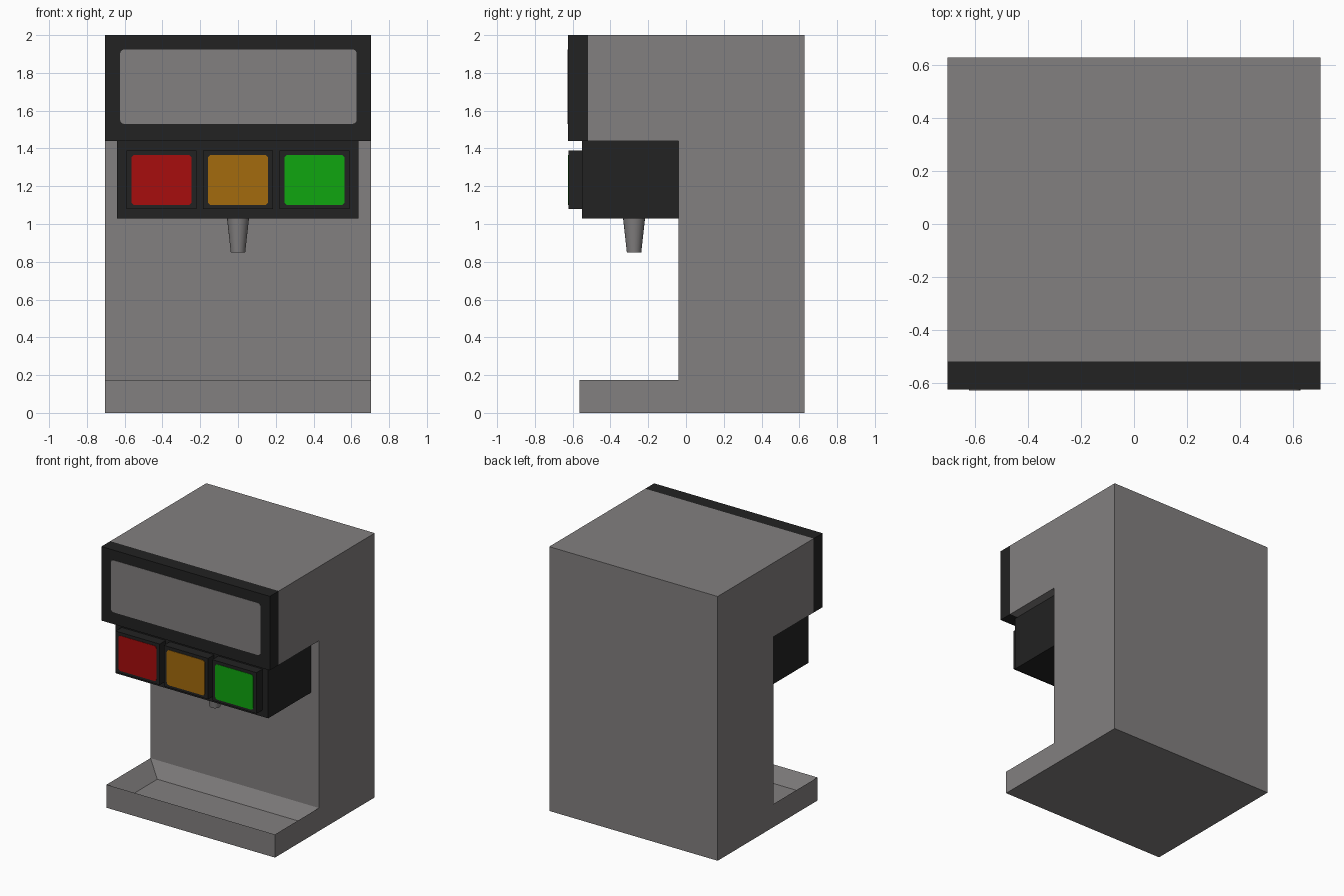
import bpy, bmesh, math
from mathutils import Vector

if "Cube" in bpy.data.objects:
    bpy.data.objects.remove(bpy.data.objects["Cube"])


def material(name, r, g, b):
    m = bpy.data.materials.new(name)
    m.diffuse_color = (r, g, b, 1)
    m.use_nodes = True
    m.node_tree.nodes["Principled BSDF"].inputs["Base Color"].default_value = m.diffuse_color
    return m


GREY = material("grey_metal", 0.225, 0.215, 0.215)
BLACK = material("black_plastic", 0.016, 0.016, 0.016)
RED = material("red", 0.39, 0.004, 0.004)
ORANGE = material("orange", 0.37, 0.145, 0.004)
GREEN = material("green", 0.005, 0.38, 0.005)


def finish(name, bm, mat):
    bmesh.ops.recalc_face_normals(bm, faces=bm.faces)
    me = bpy.data.meshes.new(name)
    bm.to_mesh(me)
    bm.free()
    me.materials.append(mat)
    ob = bpy.data.objects.new(name, me)
    bpy.context.collection.objects.link(ob)
    return ob


def prism(points, offset):
    """Closed prism from a flat outline."""
    bm = bmesh.new()
    face = bm.faces.new([bm.verts.new(p) for p in points])
    ext = bmesh.ops.extrude_face_region(bm, geom=[face], use_keep_orig=True)
    bmesh.ops.translate(bm, vec=offset,
                        verts=[v for v in ext["geom"] if isinstance(v, bmesh.types.BMVert)])
    return bm


def box(name, x0, x1, y0, y1, z0, z1, mat):
    outline = [(x0, y0, z0), (x1, y0, z0), (x1, y0, z1), (x0, y0, z1)]
    return finish(name, prism(outline, (0, y1 - y0, 0)), mat)


def rounded_plate(name, cx, cz, w, h, r, y, depth, mat):
    """Thin front-facing plate with rounded corners."""
    pts = []
    for k, (sx, sz) in enumerate([(1, 1), (-1, 1), (-1, -1), (1, -1)]):
        for i in range(5):
            a = math.radians(90 * k + 22.5 * i)
            pts.append((cx + sx * (w / 2 - r) + r * math.cos(a), y,
                        cz + sz * (h / 2 - r) + r * math.sin(a)))
    return finish(name, prism(pts, (0, depth, 0)), mat)


# Cabinet: side profile extruded across the width
W = 0.705
side = [(-0.565, 0), (0.628, 0), (0.628, 2), (-0.52, 2),
        (-0.52, 1.44), (-0.04, 1.44), (-0.04, 0.175), (-0.565, 0.175)]
bm = prism([(-W, y, z) for y, z in side], (2 * W, 0, 0))

# Drip tray: sloped recess sunk into the top of the foot
tray = next(f for f in bm.faces if all(abs(v.co.z - 0.175) < 1e-4 for v in f.verts))
c = tray.calc_center_median()
floor = bmesh.ops.extrude_discrete_faces(bm, faces=[tray])["faces"][0]
for v in floor.verts:
    d = v.co - c
    v.co = c + Vector((d.x * (W - 0.10) / W, d.y * 0.77, -0.11))
finish("cabinet", bm, GREY)

# Upper front sign with grey panel
box("sign_frame", -W, W, -0.626, -0.52, 1.44, 2.0, BLACK)
rounded_plate("sign_panel", 0.002, 1.727, 1.252, 0.394, 0.022, -0.628, 0.004, GREY)

# Dispenser head and three selection buttons
box("dispenser_head", -0.64, 0.638, -0.55, -0.04, 1.03, 1.44, BLACK)
for name, x, mat in [("left", -0.405, RED), ("middle", 0, ORANGE), ("right", 0.405, GREEN)]:
    box(name + "_button_housing", x - 0.185, x + 0.185, -0.622, -0.55, 1.08, 1.39, BLACK)
    rounded_plate(name + "_button", x, 1.233, 0.318, 0.266, 0.02, -0.625, 0.005, mat)

# Tapered nozzle
bpy.ops.mesh.primitive_cone_add(vertices=24, radius1=0.038, radius2=0.059, depth=0.19,
                                location=(0, -0.275, 0.943))
nozzle = bpy.context.object
nozzle.name = "nozzle"
nozzle.data.materials.append(GREY)
bpy.ops.object.shade_smooth_by_angle(angle=math.radians(40))
